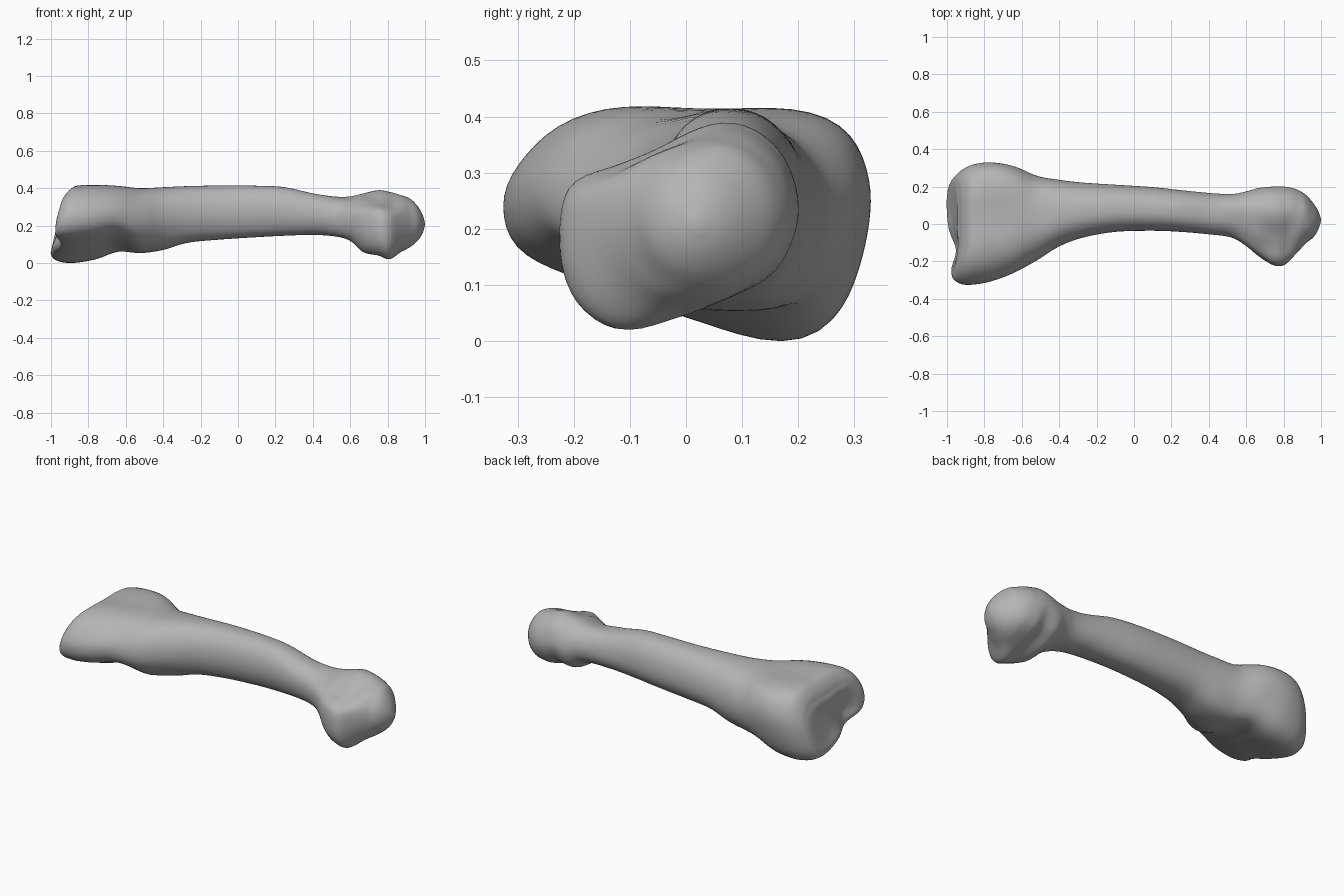
import bpy, bmesh, math

if "Cube" in bpy.data.objects:
    bpy.data.objects.remove(bpy.data.objects["Cube"])

N = 72      # points around each ring
SUB = 5     # rings between stations

# Cross-sections (y, z) of the broad base, the shaft and the knuckled head
BASE = [(-.325, .25), (-.31, .30), (-.25, .37), (-.2, .40), (-.12, .418), (0, .412), (.1, .412),
        (.2, .413), (.28, .38), (.315, .31), (.325, .25), (.31, .15), (.27, .05), (.2, 0),
        (.1, .025), (0, .055), (-.1, .085), (-.2, .125), (-.3, .17)]
SHAFT = [(-.035, .28), (-.02, .35), (.02, .398), (.07, .412), (.135, .4), (.185, .345), (.205, .26),
         (.192, .19), (.145, .14), (.07, .13), (.01, .15), (-.025, .21)]
HEAD = [(-.21, .275), (-.15, .297), (-.05, .337), (0, .365), (.06, .388), (.11, .38), (.17, .33),
        (.2, .24), (.185, .18), (.15, .125), (.1, .1), (0, .06), (-.06, .04), (-.12, .02),
        (-.18, .05), (-.21, .09), (-.225, .17)]
OVAL = [(math.cos(i * math.pi / 8), math.sin(i * math.pi / 8)) for i in range(16)]

# Stations: x, y min, y max, z min, z max
STATIONS = [
    (-1.0, -.27, .235, .045, .33), (-.985, -.30, .26, .022, .37), (-.94, -.322, .295, .004, .405),
    (-.87, -.324, .32, .001, .416), (-.76, -.305, .329, .02, .418), (-.64, -.26, .308, .06, .412),
    (-.52, -.195, .258, .053, .40), (-.4, -.12, .236, .07, .405), (-.27, -.072, .221, .108, .411),
    (-.1, -.042, .21, .125, .414), (.1, -.036, .197, .138, .413), (.25, -.042, .181, .146, .405),
    (.4, -.055, .166, .15, .372), (.52, -.072, .16, .142, .355), (.6, -.118, .174, .118, .356),
    (.67, -.175, .193, .058, .372), (.75, -.222, .2, .04, .389), (.81, -.215, .199, .02, .38),
    (.87, -.155, .185, .058, .363), (.92, -.103, .155, .085, .344), (.96, -.07, .11, .118, .305),
    (.985, -.03, .07, .155, .263), (.997, .005, .036, .19, .226)]

# Blend weights at chosen x: base, shaft, head, oval
BLENDS = [(-1, 1, 0, 0, 0), (-.72, 1, 0, 0, 0), (-.5, .3, .25, 0, .45), (-.25, 0, 1, 0, 0),
          (.42, 0, 1, 0, 0), (.64, 0, .2, .5, .3), (.75, 0, 0, 1, 0), (.81, 0, 0, .9, .1),
          (.9, 0, 0, .3, .7), (.96, 0, 0, 0, 1), (1, 0, 0, 0, 1)]


def catmull(a, b, c, d, t):
    return tuple(.5 * (2 * q + (r - p) * t + (2 * p - 5 * q + 4 * r - s) * t * t
                       + (3 * q - p - 3 * r + s) * t ** 3) for p, q, r, s in zip(a, b, c, d))


def unit_section(points):
    """Smooth a closed outline, fit it to a unit square and sample it at even angles."""
    n = len(points)
    dense = [catmull(*(points[(i + k) % n] for k in (-1, 0, 1, 2)), j / 12)
             for i in range(n) for j in range(12)]
    ys, zs = zip(*dense)
    fit = [(2 * (y - min(ys)) / (max(ys) - min(ys)) - 1,
            2 * (z - min(zs)) / (max(zs) - min(zs)) - 1) for y, z in dense]
    polar = sorted((math.atan2(z, y) % math.tau, math.hypot(y, z)) for y, z in fit)
    polar = [(polar[-1][0] - math.tau, polar[-1][1])] + polar + [(polar[0][0] + math.tau, polar[0][1])]
    radii = []
    for k in range(N):
        a = k * math.tau / N
        for (a0, r0), (a1, r1) in zip(polar, polar[1:]):
            if a0 <= a <= a1:
                radii.append(r0 + (r1 - r0) * (a - a0) / max(a1 - a0, 1e-9))
                break
    for _ in range(4):
        radii = [(radii[k - 1] + 2 * radii[k] + radii[(k + 1) % N]) / 4 for k in range(N)]
    return [(r * math.cos(k * math.tau / N), r * math.sin(k * math.tau / N))
            for k, r in enumerate(radii)]


SHAPES = [unit_section(s) for s in (BASE, SHAFT, HEAD, OVAL)]


def weights(x):
    x = max(-1, min(1, x))
    for p, q in zip(BLENDS, BLENDS[1:]):
        if x <= q[0]:
            t = (x - p[0]) / (q[0] - p[0])
            t = t * t * (3 - 2 * t)
            return [u + (v - u) * t for u, v in zip(p[1:], q[1:])]


def ring_points(station):
    x, y0, y1, z0, z1 = station
    w = weights(x)
    pts = [[sum(w[s] * SHAPES[s][k][c] for s in range(4)) for c in (0, 1)] for k in range(N)]
    lo = [min(p[c] for p in pts) for c in (0, 1)]
    hi = [max(p[c] for p in pts) for c in (0, 1)]
    return [(x, y0 + (y1 - y0) * (p[0] - lo[0]) / (hi[0] - lo[0]),
             z0 + (z1 - z0) * (p[1] - lo[1]) / (hi[1] - lo[1])) for p in pts]


def slant(p):
    """Lean the base end face back toward the top, with a notch low near the front."""
    x, y, z = p
    w = max(0, min(1, (-.72 - x) / .28)) ** 1.5
    front = max(0, min(1, (-.12 - y) / .15))
    low = max(0, min(1, (.32 - z) / .14))
    lean = (.23 - .08 * front) * max(0, z - .045)
    lean += .035 * low * math.exp(-((y + .14) / .08) ** 2)
    return (x + w * lean, y, z)


# Loft rings along the bone
rings = []
last = len(STATIONS) - 1
for i in range(last):
    four = [STATIONS[max(0, min(last, i + k))] for k in (-1, 0, 1, 2)]
    for j in range(SUB):
        rings.append(ring_points(catmull(*four, j / SUB)))
rings.append(ring_points(STATIONS[-1]))

# Nearly flat face closing the base end
rim = rings[0]
cy, cz = -.02, .19
for s, dx in ((.93, -.004), (.8, -.004), (.6, 0), (.4, .003), (.2, .005)):
    rings.insert(0, [(-1 + dx, cy + (y - cy) * s, cz + (z - cz) * s) for _, y, z in rim])

bm = bmesh.new()
loops = [[bm.verts.new(slant(p)) for p in ring] for ring in rings]
for a, b in zip(loops, loops[1:]):
    for k in range(N):
        m = (k + 1) % N
        bm.faces.new((a[k], a[m], b[m], b[k]))
poles = (bm.verts.new(slant((-.995, cy, cz))), bm.verts.new((1, .02, .208)))
for pole, loop in zip(poles, (loops[0], loops[-1])):
    for k in range(N):
        bm.faces.new((pole, loop[k], loop[(k + 1) % N]))
bmesh.ops.recalc_face_normals(bm, faces=bm.faces)

mesh = bpy.data.meshes.new("foot_bone")
bm.to_mesh(mesh)
bm.free()
bone = bpy.data.objects.new("foot_bone", mesh)
bpy.context.collection.objects.link(bone)

# Plain grey surface, smooth shaded
grey = bpy.data.materials.new("bone_grey")
grey.diffuse_color = (.46, .46, .46, 1)
grey.use_nodes = True
grey.node_tree.nodes["Principled BSDF"].inputs["Base Color"].default_value = grey.diffuse_color
mesh.materials.append(grey)
bpy.context.view_layer.objects.active = bone
bone.select_set(True)
bpy.ops.object.shade_smooth_by_angle(angle=math.radians(60))
